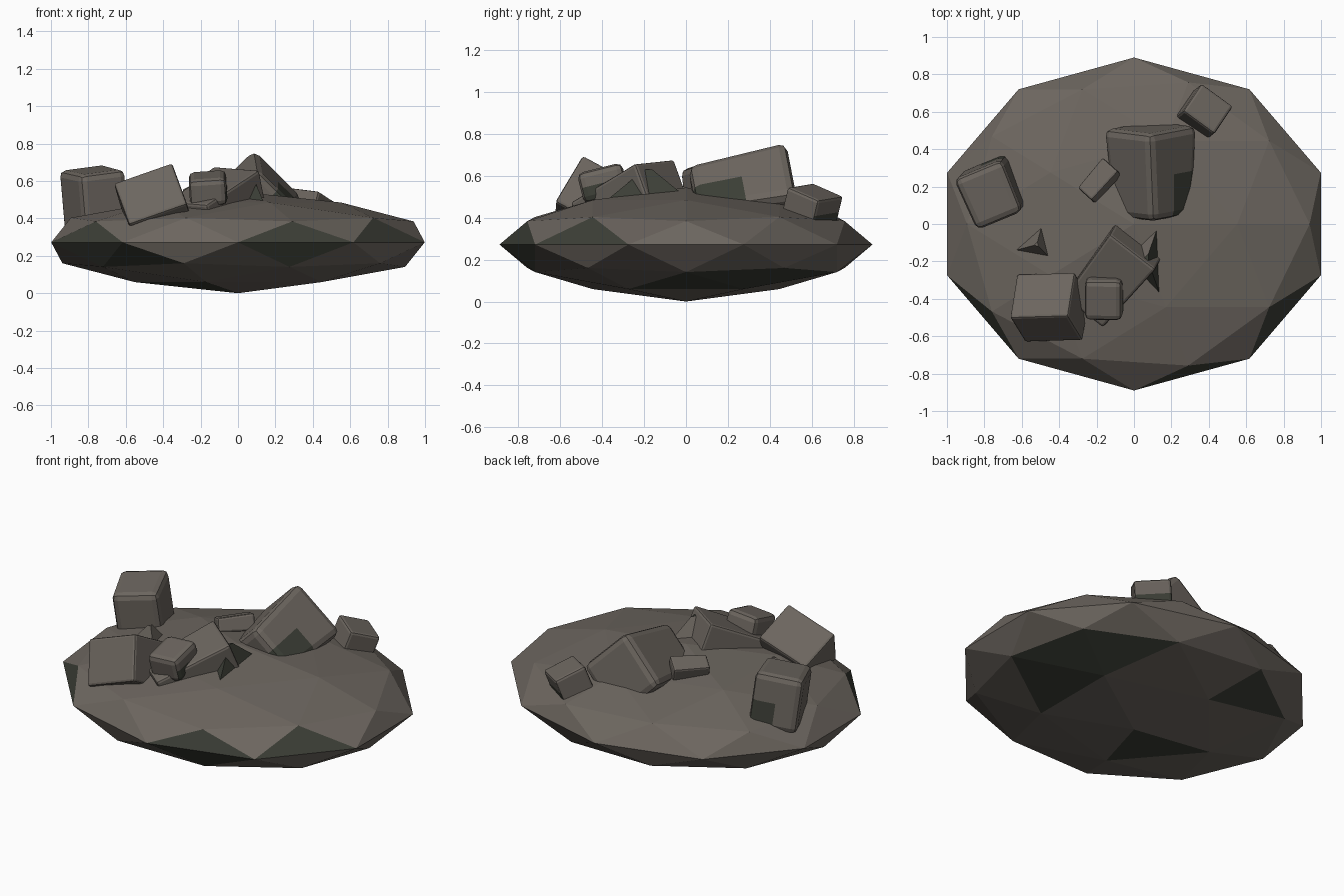
import bpy, bmesh
from math import radians, cos, sin, sqrt
from mathutils import Vector

if "Cube" in bpy.data.objects:
    bpy.data.objects.remove(bpy.data.objects["Cube"])


def material(name, rgb):
    mat = bpy.data.materials.new(name)
    mat.use_nodes = True
    mat.diffuse_color = (*rgb, 1)
    mat.node_tree.nodes["Principled BSDF"].inputs["Base Color"].default_value = (*rgb, 1)
    return mat


STONE = material("warm grey stone", (0.150, 0.132, 0.114))
MOSS = material("dark mossy stone", (0.046, 0.050, 0.038))


def finish(bm, name, loc=(0, 0, 0), rot=(0, 0, 0)):
    """Turn a bmesh into a named object; roll about y, pitch about x, then turn about z."""
    bmesh.ops.recalc_face_normals(bm, faces=bm.faces)
    mesh = bpy.data.meshes.new(name)
    bm.to_mesh(mesh)
    bm.free()
    mesh.materials.append(STONE)
    mesh.materials.append(MOSS)
    obj = bpy.data.objects.new(name, mesh)
    obj.location = loc
    obj.rotation_mode = 'YXZ'
    obj.rotation_euler = [radians(a) for a in rot]
    bpy.context.collection.objects.link(obj)


def block(name, loc, size, rot, taper=(1, 1), bevel=0.025, moss=None):
    """Bevelled boulder; taper narrows x and z at the front (-y) end.
    moss = (facing, corner): faces turned that way are mossy towards that corner."""
    bm = bmesh.new()
    bmesh.ops.create_cube(bm, size=1)
    for v in bm.verts:
        if v.co.y < 0:
            v.co.x *= taper[0]
            v.co.z *= taper[1]
        v.co = Vector(a * b for a, b in zip(v.co, size))
    bmesh.ops.bevel(bm, geom=bm.edges[:], offset=bevel, segments=2,
                    profile=0.5, affect='EDGES')
    if moss:
        facing, corner = Vector(moss[0]).normalized(), moss[1]
        for axis in range(3):
            if corner[axis]:
                plane = Vector((0, 0, 0))
                plane[axis] = 1
                bmesh.ops.bisect_plane(bm, geom=bm.verts[:] + bm.edges[:] + bm.faces[:],
                                       plane_co=(0, 0, 0), plane_no=plane)
        bm.normal_update()
        for f in bm.faces:
            mid = f.calc_center_median()
            inside = all(m * c >= 0 for m, c in zip(mid, corner))
            f.material_index = int(inside and f.normal.dot(facing) > 0.6)
    finish(bm, name, loc, rot)


def shard(name, loc, radius, height, rot, stretch=1, mossy=False):
    """Sharp three-sided chip; a mossy one keeps one bare side."""
    bm = bmesh.new()
    bmesh.ops.create_cone(bm, cap_ends=True, segments=3, radius1=radius,
                          radius2=radius * 0.1, depth=height)
    for v in bm.verts:
        v.co.y *= stretch
    bm.normal_update()
    for f in bm.faces:
        f.material_index = int(mossy and f.normal.x < 0.3)
    finish(bm, name, loc, rot)


# Faceted lens-shaped ground rock, with a few mossy facets (bearing, height)
MOSSY_FACETS = [(-72, .15), (-144, .15), (-36, .18), (-72, -.18), (-144, -.18),
                (-126, -.32), (-144, -.95), (119, -.64),
                (23, -.64), (49, -.64), (0, -.8)]
bm = bmesh.new()
bmesh.ops.create_icosphere(bm, subdivisions=2, radius=1)
for bearing, h in MOSSY_FACETS:
    r, a = sqrt(1 - h * h), radians(bearing)
    aim = Vector((r * cos(a), r * sin(a), h))
    facet = max(bm.faces, key=lambda f: f.calc_center_median().normalized().dot(aim))
    facet.material_index = 1
for v in bm.verts:
    rise = 0.272 if abs(v.co.z) > 0.99 else 0.25    # pointed top and bottom
    v.co = Vector((v.co.x * 1.05, v.co.y * 0.89, v.co.z * rise + 0.272))
finish(bm, "ground_rock")

# Large boulders
block("big_boulder", (.095, .28, .48), (.37, .48, .36), (9, 45, 2),
      taper=(.84, .86), bevel=.04, moss=((0, -1, 1), (1, -1, 0)))
block("left_boulder", (-.765, .17, .5), (.28, .3, .33), (4, -7, 23),
      taper=(.95, .95), bevel=.035, moss=((0, 1, 0), (1, 0, -1)))
block("front_boulder", (-.45, -.445, .47), (.33, .27, .27), (-28, -22, -9), bevel=.014)
block("leaning_slab", (-.125, -.285, .5), (.31, .46, .18), (22, 4, -39),
      taper=(.85, .8), bevel=.015)

# Small stones
block("front_stone", (-.16, -.395, .56), (.2, .22, .15), (14, -4, 0), bevel=.03,
      moss=((1, 0, 0), (0, -1, -1)))
block("back_stone", (.375, .6, .45), (.21, .19, .16), (-20, 6, -34), bevel=.015,
      moss=((0, 1, 0), (0, 0, -1)))
block("middle_stone", (-.185, .23, .535), (.12, .21, .1), (0, -20, -42),
      taper=(.9, .8), bevel=.012)

# Sharp chips
shard("dark_chip", (.07, -.18, .56), .22, .14, (0, 0, 90), stretch=.6, mossy=True)
shard("pale_chip", (-.52, -.11, .49), .14, .14, (0, 0, -15))
